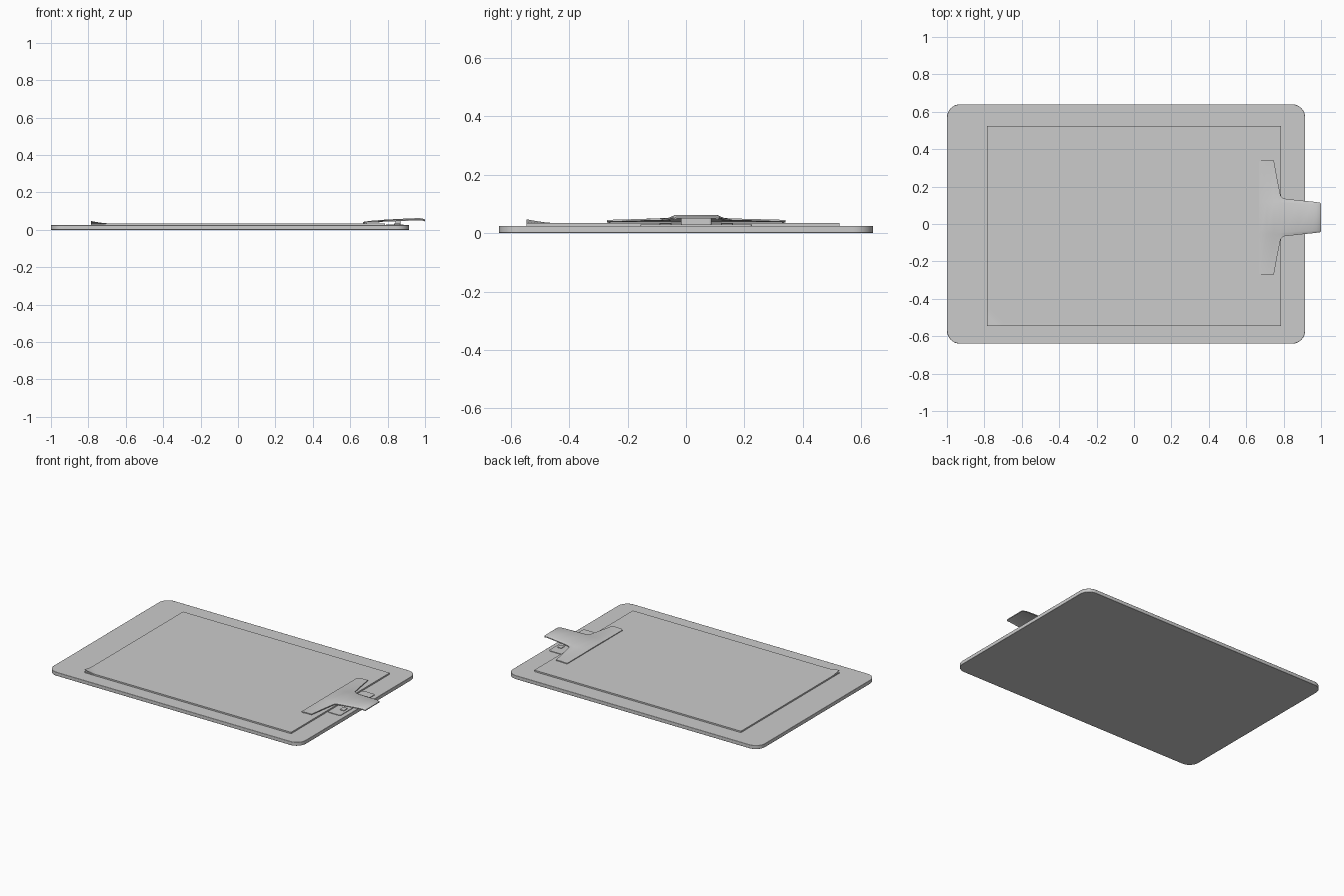
import bpy, bmesh, math

if "Cube" in bpy.data.objects:
    bpy.data.objects.remove(bpy.data.objects["Cube"])

CY = 0.035  # centre line of the clip


def mesh_object(name, verts, faces):
    me = bpy.data.meshes.new(name)
    me.from_pydata(verts, [], faces)
    bm = bmesh.new()
    bm.from_mesh(me)
    bmesh.ops.recalc_face_normals(bm, faces=bm.faces)
    bm.to_mesh(me)
    bm.free()
    ob = bpy.data.objects.new(name, me)
    bpy.context.collection.objects.link(ob)
    return ob


def prism(name, outline, z0, z1):
    n = len(outline)
    verts = [(x, y, z) for z in (z0, z1) for x, y in outline]
    faces = [list(range(n))[::-1], list(range(n, 2 * n))]
    faces += [(i, (i + 1) % n, n + (i + 1) % n, n + i) for i in range(n)]
    return mesh_object(name, verts, faces)


def rounded_rect(x0, x1, y0, y1, r, seg=8):
    corners = [(x1 - r, y1 - r, 0), (x0 + r, y1 - r, 90),
               (x0 + r, y0 + r, 180), (x1 - r, y0 + r, 270)]
    return [(cx + r * math.cos(math.radians(a + 90 * i / seg)),
             cy + r * math.sin(math.radians(a + 90 * i / seg)))
            for cx, cy, a in corners for i in range(seg + 1)]


def loft_closed(name, tops, bottoms):
    """Join rows of top points and rows of bottom points into a thin shell."""
    rows, cols = len(tops), len(tops[0])
    verts = [p for r in tops for p in r] + [p for r in bottoms for p in r]
    off = rows * cols
    faces = []
    for i in range(rows - 1):
        for j in range(cols - 1):
            q = (i * cols + j, i * cols + j + 1, (i + 1) * cols + j + 1, (i + 1) * cols + j)
            faces += [q, tuple(k + off for k in q[::-1])]
    ring = [j for j in range(cols)] + [i * cols + cols - 1 for i in range(1, rows)]
    ring += [(rows - 1) * cols + j for j in range(cols - 2, -1, -1)]
    ring += [i * cols for i in range(rows - 2, 0, -1)]
    for a, b in zip(ring, ring[1:] + ring[:1]):
        faces.append((a, b, b + off, a + off))
    return mesh_object(name, verts, faces)


def smooth(ob):
    bpy.ops.object.select_all(action='DESELECT')
    ob.select_set(True)
    bpy.context.view_layer.objects.active = ob
    bpy.ops.object.shade_smooth_by_angle(angle=math.radians(30))


# Board with rounded corners and a fine edge bevel
board = prism("board", rounded_rect(-1, 0.915, -0.64, 0.64, 0.07), 0, 0.025)
bev = board.modifiers.new("edge", 'BEVEL')
bev.width = 0.002
bev.segments = 2
bev.limit_method = 'ANGLE'
bev.angle_limit = math.radians(40)
smooth(board)

# Paper stack, clear of the lifted corner, with a curled top sheet
X0, X1, Y0, Y1 = -0.785, 0.785, -0.545, 0.525
prism("paper_stack", [(X0, Y0), (X1, Y0), (X1, Y1), (X0, Y1)], 0.025, 0.032)


def lift(x, y):
    s = ((x - X0) + (y - Y0)) / 0.085
    return 0.012 * max(0, 1 - s) ** 1.4


xs = [X0 + 0.085 * i / 8 for i in range(9)] + [X1]
ys = [Y0 + 0.085 * i / 8 for i in range(9)] + [Y1]
sheet = loft_closed("top_sheet",
                    [[(x, y, 0.035 + lift(x, y)) for y in ys] for x in xs],
                    [[(x, y, 0.032 + lift(x, y)) for y in ys] for x in xs])
smooth(sheet)

# Clip lever: x, half width, half width of raised centre, edge z, centre z
stations = [
    (0.668, 0.298, 0.085, 0.040, 0.041),
    (0.678, 0.305, 0.085, 0.043, 0.044),
    (0.710, 0.305, 0.084, 0.045, 0.048),
    (0.748, 0.305, 0.082, 0.045, 0.051),
    (0.768, 0.195, 0.080, 0.048, 0.053),
    (0.784, 0.115, 0.079, 0.050, 0.054),
    (0.800, 0.101, 0.078, 0.050, 0.055),
    (0.880, 0.092, 0.075, 0.053, 0.059),
    (0.950, 0.085, 0.072, 0.056, 0.062),
    (0.975, 0.082, 0.071, 0.056, 0.062),
    (0.994, 0.079, 0.070, 0.053, 0.058),
    (1.000, 0.074, 0.068, 0.051, 0.055),
]
tops, bottoms = [], []
for x, w, c, ze, zc in stations:
    m = min(w, c + 0.02) * 0.5 + c * 0.5
    section = [(-w, ze), (-m, (ze + zc) / 2), (-c, zc), (c, zc), (m, (ze + zc) / 2), (w, ze)]
    tops.append([(x, CY + y, z) for y, z in section])
    bottoms.append([(x, CY + y, z - 0.006) for y, z in section])
smooth(loft_closed("clip_lever", tops, bottoms))

# Rubbing lip that presses on the paper
prism("clip_jaw", [(0.670, CY - 0.295), (0.690, CY - 0.295),
                   (0.690, CY + 0.295), (0.670, CY + 0.295)], 0.035, 0.038)

# Base plate screwed to the board and the pivot block under the lever
prism("clip_base", rounded_rect(0.790, 0.885, CY - 0.19, CY + 0.19, 0.008, 3), 0.025, 0.029)
prism("pivot_block", rounded_rect(0.842, 0.870, CY - 0.052, CY + 0.052, 0.006, 3), 0.029, 0.052)

# Small raised brackets on either side of the pivot
for side, label in ((-1, "near"), (1, "far")):
    ya, yb = sorted((CY + side * 0.085, CY + side * 0.125))
    prism("bracket_" + label, rounded_rect(0.835, 0.868, ya, yb, 0.006, 3), 0.029, 0.033)
